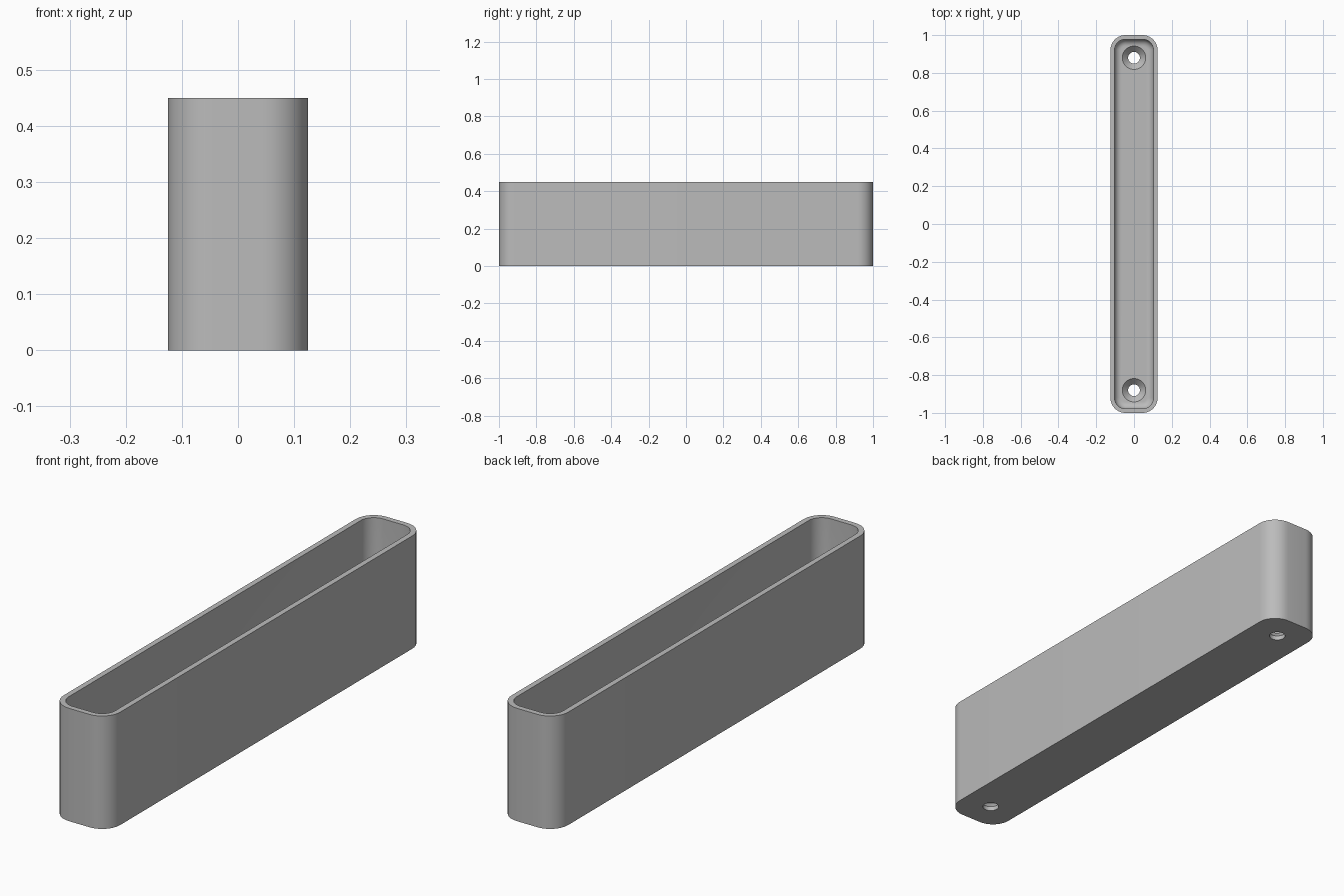
import bpy, bmesh
from math import sin, cos, pi, radians

if "Cube" in bpy.data.objects:
    bpy.data.objects.remove(bpy.data.objects["Cube"])

HALF_X, HALF_Y, HEIGHT = 0.125, 1.0, 0.45
CORNER, WALL, FLOOR, FILLET = 0.08, 0.022, 0.05, 0.036
STEPS = 10

grey = bpy.data.materials.new("plain grey")
grey.use_nodes = True
colour = (0.5, 0.5, 0.5, 1)
grey.diffuse_color = colour
grey.node_tree.nodes["Principled BSDF"].inputs["Base Color"].default_value = colour


def rounded_ring(bm, inset, z):
    """Ring of vertices around a rounded rectangle, inset from the outside."""
    r = CORNER - inset
    ring = []
    for quarter, (sx, sy) in enumerate([(1, 1), (-1, 1), (-1, -1), (1, -1)]):
        for i in range(STEPS + 1):
            a = (quarter + i / STEPS) * pi / 2
            ring.append(bm.verts.new((sx * (HALF_X - CORNER) + r * cos(a),
                                      sy * (HALF_Y - CORNER) + r * sin(a), z)))
    return ring


def circle_ring(bm, r, y, z, n=40):
    return [bm.verts.new((r * cos(2 * pi * i / n), y + r * sin(2 * pi * i / n), z))
            for i in range(n)]


def loft(name, bm, rings):
    """Join rings into a closed solid with capped ends."""
    for a, b in zip(rings, rings[1:]):
        for i in range(len(a)):
            j = (i + 1) % len(a)
            bm.faces.new((a[i], a[j], b[j], b[i]))
    bm.faces.new(rings[0])
    bm.faces.new(rings[-1])
    bmesh.ops.recalc_face_normals(bm, faces=bm.faces)
    mesh = bpy.data.meshes.new(name)
    bm.to_mesh(mesh)
    bm.free()
    mesh.materials.append(grey)
    obj = bpy.data.objects.new(name, mesh)
    bpy.context.collection.objects.link(obj)
    return obj


# Open tray: outer wall, rim, inner wall and filleted floor
bm = bmesh.new()
section = [(0, 0), (0, HEIGHT), (WALL, HEIGHT)]
for i in range(9):
    a = i / 8 * pi / 2
    section.append((WALL + FILLET * (1 - cos(a)), FLOOR + FILLET * (1 - sin(a))))
tray = loft("tray", bm, [rounded_ring(bm, inset, z) for inset, z in section])

# Countersunk screw holes through the floor
bpy.context.view_layer.objects.active = tray
tray.select_set(True)
for y in (-0.88, 0.88):
    bm = bmesh.new()
    hole = [(0.031, -0.05), (0.031, 0.018), (0.062, FLOOR), (0.062, 0.1)]
    cutter = loft("screw_hole_cutter", bm, [circle_ring(bm, r, y, z) for r, z in hole])
    cutter.hide_render = True
    cut = tray.modifiers.new("screw hole", 'BOOLEAN')
    cut.operation = 'DIFFERENCE'
    cut.solver = 'EXACT'
    cut.object = cutter
    bpy.ops.object.modifier_apply(modifier=cut.name)
    bpy.data.objects.remove(cutter)

bpy.ops.object.shade_smooth_by_angle(angle=radians(30))
